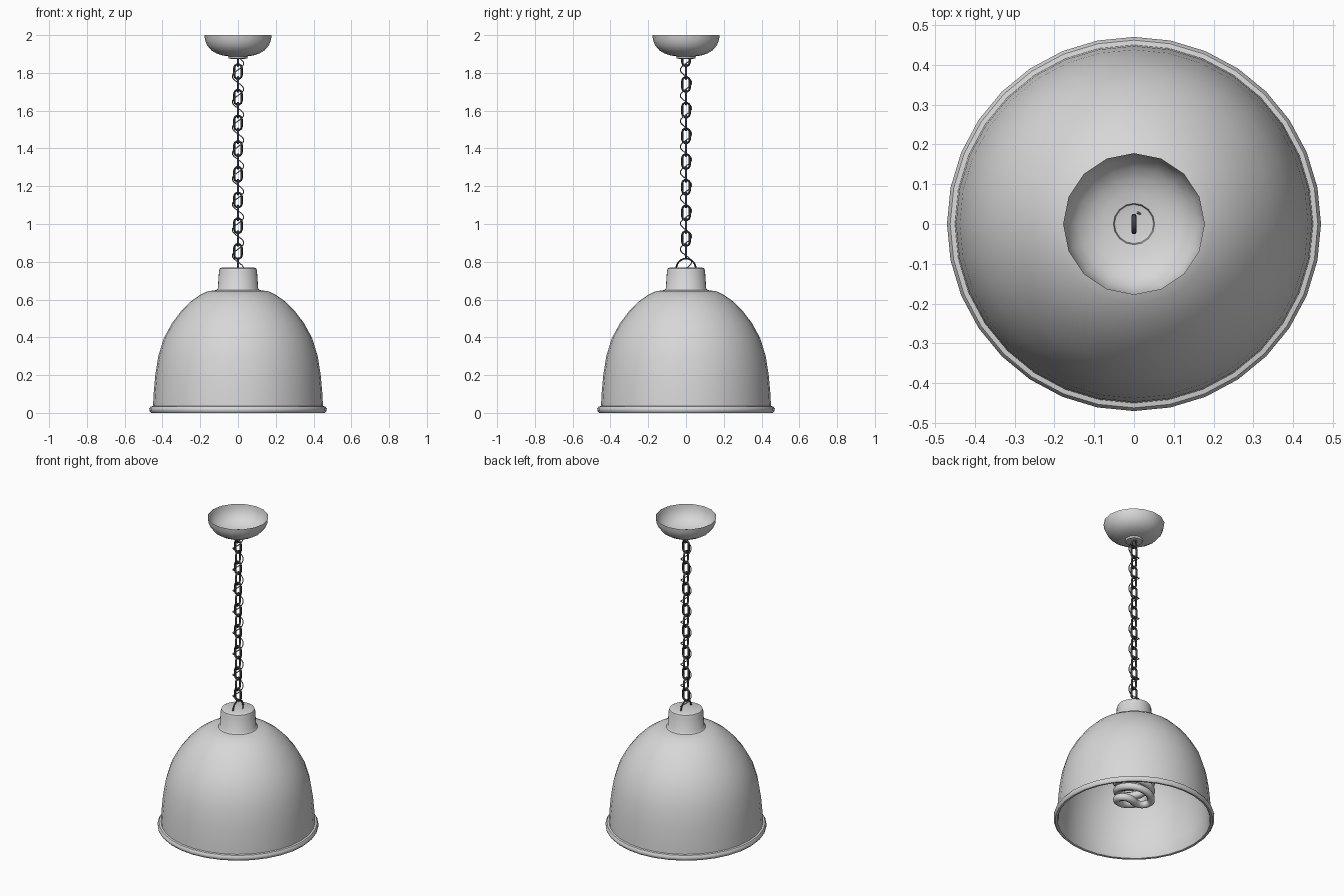
import bpy, bmesh, math
from mathutils import Vector

if "Cube" in bpy.data.objects:
    bpy.data.objects.remove(bpy.data.objects["Cube"])


def material(name, rgb):
    m = bpy.data.materials.new(name)
    m.diffuse_color = (*rgb, 1)
    m.use_nodes = True
    m.node_tree.nodes["Principled BSDF"].inputs["Base Color"].default_value = m.diffuse_color
    return m


GREY = material("light grey enamel", (0.68, 0.68, 0.68))
DARK = material("dark metal", (0.05, 0.05, 0.055))
CORD = material("grey cord", (0.3, 0.3, 0.3))


def finish(ob, mat, angle=40):
    ob.data.materials.clear()
    ob.data.materials.append(mat)
    bpy.ops.object.select_all(action='DESELECT')
    ob.select_set(True)
    bpy.context.view_layer.objects.active = ob
    bpy.ops.object.shade_smooth_by_angle(angle=math.radians(angle))
    return ob


def lathe(name, profile, sides, mat):
    """Revolve (radius, z) points around z; radius 0 closes the surface."""
    bm = bmesh.new()
    verts = [bm.verts.new((r, 0, z)) for r, z in profile]
    edges = [bm.edges.new(p) for p in zip(verts, verts[1:])]
    bmesh.ops.spin(bm, geom=verts + edges, cent=(0, 0, 0), axis=(0, 0, 1),
                   angle=math.tau, steps=sides, use_duplicate=False)
    bmesh.ops.remove_doubles(bm, verts=bm.verts, dist=1e-4)
    bmesh.ops.recalc_face_normals(bm, faces=bm.faces)
    me = bpy.data.meshes.new(name)
    bm.to_mesh(me)
    bm.free()
    ob = bpy.data.objects.new(name, me)
    bpy.context.collection.objects.link(ob)
    return finish(ob, mat)


def tube(name, points, radius, mat, closed=False, res=1):
    """Sweep a round section along a path."""
    cu = bpy.data.curves.new(name, 'CURVE')
    cu.dimensions = '3D'
    cu.bevel_depth = radius
    cu.bevel_resolution = res
    cu.use_fill_caps = not closed
    sp = cu.splines.new('POLY')
    sp.points.add(len(points) - 1)
    for p, co in zip(sp.points, points):
        p.co = (*co, 1)
    sp.use_cyclic_u = closed
    ob = bpy.data.objects.new(name, cu)
    bpy.context.collection.objects.link(ob)
    bpy.ops.object.select_all(action='DESELECT')
    ob.select_set(True)
    bpy.context.view_layer.objects.active = ob
    bpy.ops.object.convert(target='MESH')
    return finish(bpy.context.view_layer.objects.active, mat, 60)


# Shade: outer dome, rolled rim, then inner wall back up to the ceiling
outer = [(0.0, 0.77), (0.085, 0.77), (0.096, 0.765), (0.101, 0.75), (0.107, 0.66),
         (0.115, 0.65), (0.16, 0.644), (0.2, 0.625), (0.25, 0.59), (0.3, 0.54),
         (0.35, 0.474), (0.393, 0.395), (0.422, 0.3), (0.438, 0.2), (0.447, 0.1),
         (0.45, 0.036)]
rim = [(0.462, 0.034), (0.47, 0.022), (0.469, 0.01), (0.46, 0.0), (0.447, 0.002),
       (0.441, 0.015)]
inner = [(0.438, 0.1), (0.428, 0.2), (0.412, 0.297), (0.384, 0.388), (0.342, 0.465),
         (0.293, 0.53), (0.244, 0.579), (0.195, 0.613), (0.155, 0.632), (0.0, 0.636)]
lathe("shade", outer + rim + inner, 32, GREY)

# Ceiling canopy: open bowl with a small recessed boss
lathe("canopy", [(0.178, 2.0), (0.175, 1.975), (0.163, 1.945), (0.142, 1.92),
                 (0.112, 1.902), (0.08, 1.892), (0.052, 1.888), (0.049, 1.877),
                 (0.035, 1.874), (0.0, 1.874)], 16, GREY)

# Half-ring hanger on the shade neck
tube("shade_hanger", [(0, 0.052 * math.cos(a), 0.762 + 0.055 * math.sin(a))
                      for a in (math.pi * i / 12 for i in range(13))], 0.005, DARK)

# Chain: one stadium-shaped link, repeated with alternating quarter turns
path = []
for end in (1, -1):
    for i in range(6):
        a = math.pi * i / 5
        path.append((end * 0.02 * math.cos(a), 0, end * (0.019 + 0.02 * math.sin(a))))
link = tube("chain_link_1", path, 0.0065, DARK, closed=True)
link.location.z = 0.855
for k in range(1, 16):
    ob = bpy.data.objects.new(f"chain_link_{k + 1}", link.data)
    bpy.context.collection.objects.link(ob)
    ob.location.z = 0.855 + 0.068 * k
    ob.rotation_euler.z = math.pi / 2 * (k % 2)

# Thin cord winding around the chain
N = 200
tube("power_cord", [(0.03 * math.cos(a), 0.03 * math.sin(a), 0.765 + 1.112 * i / N)
                    for i, a in ((i, math.tau * 8.2 * i / N) for i in range(N + 1))],
     0.003, CORD)

# Bulb: socket, ballast and a double spiral joined across the bottom
lathe("bulb_socket", [(0.0, 0.638), (0.06, 0.638), (0.06, 0.48), (0.0, 0.48)], 16, GREY)
lathe("bulb_base", [(0.0, 0.49), (0.06, 0.49), (0.11, 0.44), (0.115, 0.36),
                    (0.10, 0.345), (0.0, 0.345)], 20, GREY)
R, TOP, LOW, TURNS = 0.1, 0.355, 0.14, 1.9
strand = []
for i in range(61):
    a = math.tau * TURNS * i / 60
    strand.append(Vector((R * math.cos(a), R * math.sin(a), TOP + (LOW - TOP) * i / 60)))
for i in range(1, 8):                      # curl in towards the centre
    t = i / 8
    a = math.tau * TURNS + 1.1 * t
    r = R * (1 - t * t)
    strand.append(Vector((r * math.cos(a), r * math.sin(a), LOW - 0.015 * t)))
mirrored = [Vector((-p.x, -p.y, p.z)) for p in reversed(strand)]
tube("bulb_spiral", strand + [Vector((0, 0, LOW - 0.016))] + mirrored, 0.023, GREY, res=2)
